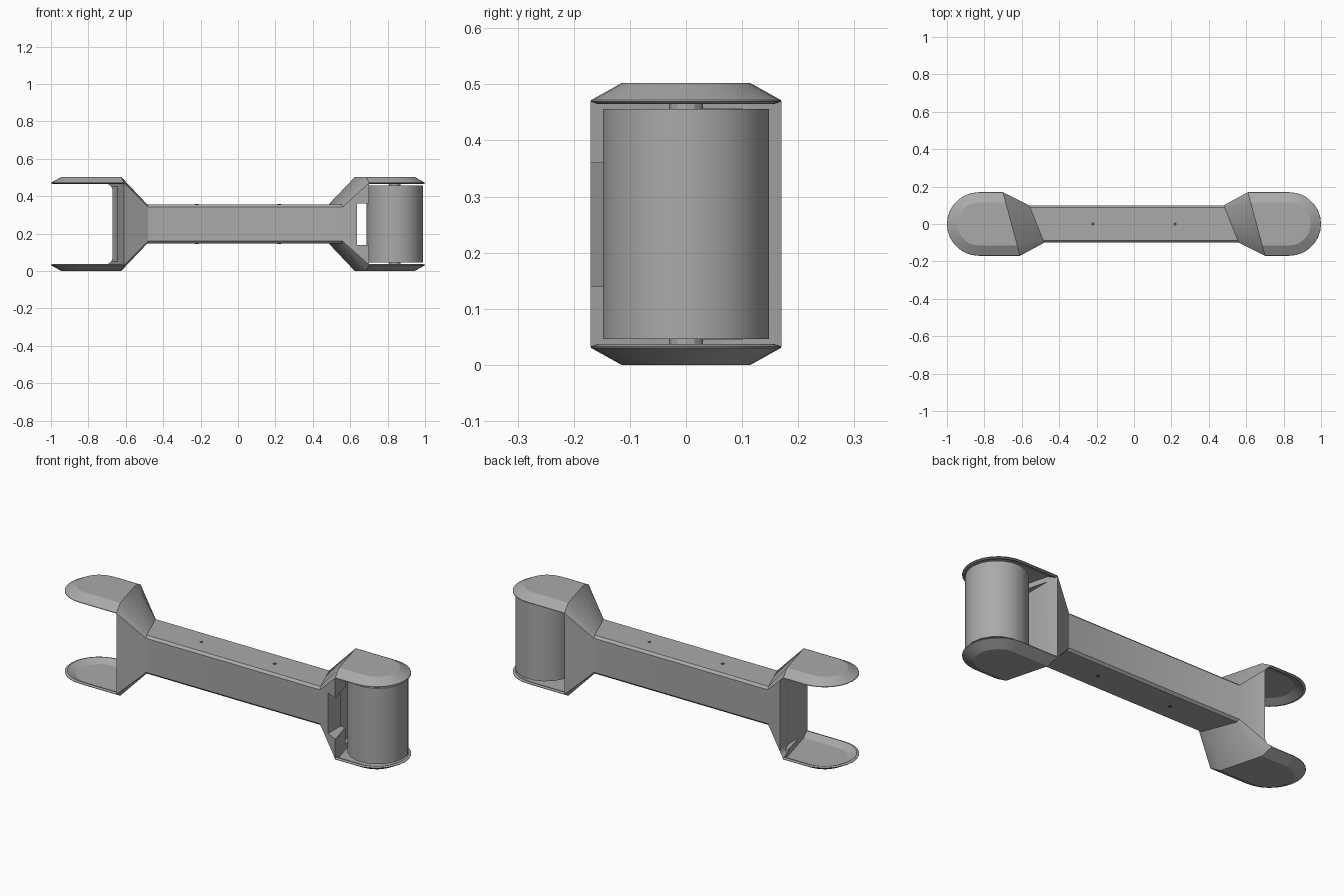
import bpy
import bmesh
from math import cos, sin, pi, radians

cube = bpy.data.objects.get("Cube")
if cube:
    bpy.data.objects.remove(cube, do_unlink=True)

HEIGHT = 0.502
MID = HEIGHT / 2
HINGE_X = 0.83
HALF = 0.17


def material(name, value):
    mat = bpy.data.materials.new(name)
    mat.use_nodes = True
    colour = (value, value, value, 1)
    mat.diffuse_color = colour
    mat.node_tree.nodes["Principled BSDF"].inputs["Base Color"].default_value = colour
    return mat


grey = material("matte grey", 0.4)
dark = material("dark grey", 0.08)


def loft(name, rings, mat=grey):
    """Skin a list of equal rings and cap both ends."""
    bm = bmesh.new()
    loops = [[bm.verts.new(p) for p in ring] for ring in rings]
    for a, b in zip(loops, loops[1:]):
        for i in range(len(a)):
            j = (i + 1) % len(a)
            bm.faces.new((a[i], a[j], b[j], b[i]))
    bm.faces.new(loops[0])
    bm.faces.new(loops[-1])
    bmesh.ops.recalc_face_normals(bm, faces=bm.faces)
    mesh = bpy.data.meshes.new(name)
    bm.to_mesh(mesh)
    bm.free()
    mesh.materials.append(mat)
    obj = bpy.data.objects.new(name, mesh)
    bpy.context.collection.objects.link(obj)
    return obj


def activate(obj):
    bpy.ops.object.select_all(action="DESELECT")
    obj.select_set(True)
    bpy.context.view_layer.objects.active = obj


def smooth(obj, angle=28):
    activate(obj)
    bpy.ops.object.shade_smooth_by_angle(angle=radians(angle))


def circle(x, y, z, r, sides):
    return [(x + r * cos(2 * pi * i / sides), y + r * sin(2 * pi * i / sides), z)
            for i in range(sides)]


def cylinder(name, x, y, r, z0, z1, sides, mat=grey):
    return loft(name, [circle(x, y, z, r, sides) for z in (z0, z1)], mat)


def box(name, x0, x1, y0, y1, z0, z1):
    return loft(name, [[(x0, y0, z), (x1, y0, z), (x1, y1, z), (x0, y1, z)]
                       for z in (z0, z1)])


def neck_x(y):
    """Slanted line where a head meets its neck."""
    return 0.655 - 0.27 * y


def beam_x(y):
    """Slanted line where the neck meets the beam."""
    return 0.52 - 0.4 * y


def section(side, line, half_y, half_z, cut_y, cut_z):
    """Chamfered rectangular section on a slanted plane."""
    yz = [(half_y, half_z - cut_z), (half_y - cut_y, half_z)]
    yz += [(-y, z) for y, z in reversed(yz)]
    yz += [(-y, -z) for y, z in yz]
    return [(side * line(side * y), y, MID + z) for y, z in yz]


# Beam with flared necks
head = (neck_x, HALF, MID, 0.055, 0.032)
beam = (beam_x, 0.1, 0.104, 0.012, 0.012)
body = loft("arm_beam", [section(-1, *head), section(-1, *beam),
                         section(1, *beam), section(1, *head)])

# Cutters: fork recess, concave fork root, hinge window and open back
fork_cut = box("fork_cutter", -1.1, -0.67, -0.3, 0.3, 0.035, HEIGHT - 0.035)
activate(fork_cut)
bm = bmesh.new()
bm.from_mesh(fork_cut.data)
edges = [e for e in bm.edges if abs(e.verts[0].co.y - e.verts[1].co.y) > 0.1]
bmesh.ops.bevel(bm, geom=edges, offset=0.04, segments=4, affect="EDGES", profile=0.5)
bm.to_mesh(fork_cut.data)
bm.free()
cutters = [
    fork_cut,
    cylinder("root_cutter", -0.84, 0, 0.2, 0.05, HEIGHT - 0.05, 32),
    box("window_cutter", 0.635, 0.9, -0.31, 0.31, 0.14, 0.36),
    box("back_cutter", 0.625, 0.91, -0.03, 0.32, 0.045, HEIGHT - 0.045),
]
for cutter in cutters:
    cutter.hide_render = True
    mod = body.modifiers.new(cutter.name, "BOOLEAN")
    mod.operation = "DIFFERENCE"
    mod.solver = "EXACT"
    mod.object = cutter
    activate(body)
    bpy.ops.object.modifier_apply(modifier=mod.name)
    bpy.data.objects.remove(cutter, do_unlink=True)
smooth(body)


def plate_ring(side, flip, inset, z, steps=14):
    """D-shaped outline running from the neck line round the hinge."""
    r = HALF - inset
    pts = [(neck_x(-r), -r)]
    for i in range(steps + 1):
        a = -pi / 2 + pi * i / steps
        pts.append((HINGE_X + r * cos(a), r * sin(a)))
    pts.append((neck_x(r), r))
    z = HEIGHT - z if flip else z
    return [(side * x, side * y, z) for x, y in pts]


# Dished hinge plates, two at each end
profile = [(0.055, 0.484), (0.012, 0.465), (0, 0.469), (0.001, 0.472), (0.055, HEIGHT)]
for side, end in ((-1, "right"), (1, "left")):
    for flip, level in ((False, "upper"), (True, "lower")):
        plate = loft(f"{end}_{level}_plate",
                     [plate_ring(side, flip, d, z) for d, z in profile])
        smooth(plate, 20)

# Hinge drum held between the left plates
drum = cylinder("hinge_drum", 0.838, 0, 0.15, 0.046, HEIGHT - 0.046, 18)
smooth(drum)
axle = cylinder("hinge_axle", 0.838, 0, 0.03, 0.015, HEIGHT - 0.015, 12)
smooth(axle)

# Small screws along the top and bottom of the beam
for x, end in ((-0.22, "right"), (0.22, "left")):
    for z, level in ((MID + 0.104, "upper"), (MID - 0.104, "lower")):
        cylinder(f"{end}_{level}_screw", x, 0, 0.009, z - 0.002, z + 0.002, 8, dark)
